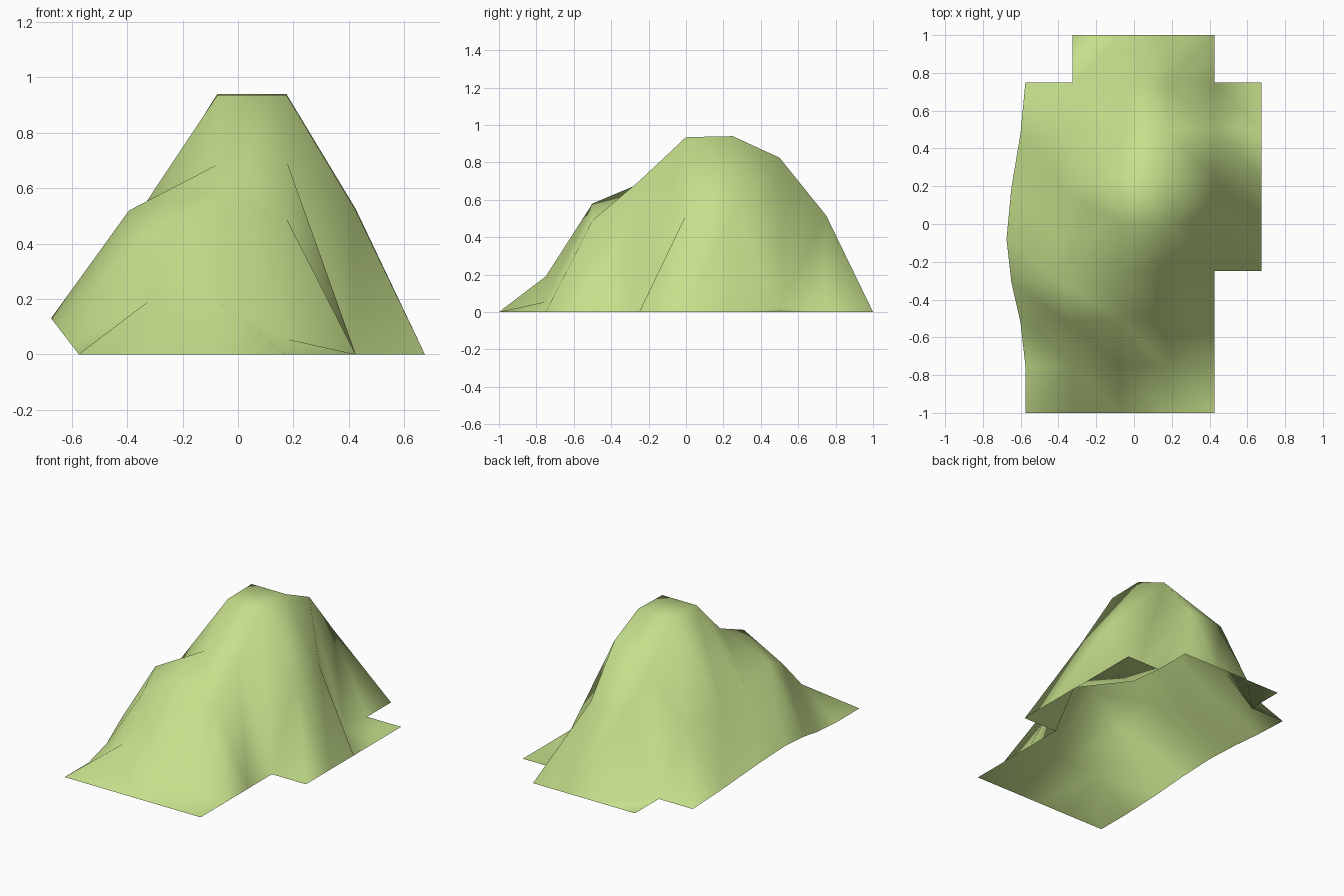
import bpy
import bmesh
import math
from mathutils import Vector

default_cube = bpy.data.objects.get("Cube")
if default_cube:
    bpy.data.objects.remove(default_cube, do_unlink=True)

CELL = 0.25
COLUMNS = 6
ROWS = 9
ORIGIN = Vector((-0.575, -1, 0))

# Inner heights, one list per row from front to back, left to right in x
INNER_HEIGHTS = [
    [0.19, 0.19, 0.055, 0],
    [0.39, 0.58, 0.49, 0],
    [0.43, 0.685, 0.70, 0],
    [0.30, 0.935, 0.935, 0.52],
    [0.34, 0.94, 0.94, 0.525],
    [0.34, 0.70, 0.825, 0.025],
    [0, 0.49, 0.515, 0],
]


def base_height(column, row):
    """Height of a grid point; the rim lies on the ground."""
    if 0 < column < COLUMNS - 1 and 0 < row < ROWS - 1:
        return INNER_HEIGHTS[row - 1][column - 1]
    return 0


def side_pull(column, row):
    """Soft pull that bulges the middle of the -x side outward and up."""
    if column > 1:
        return Vector((0, 0, 0))
    distance = math.hypot((row - 4) * CELL, column * CELL / 2)
    t = max(0, 1 - distance / 0.75)
    return Vector((-0.1, -0.08, 0.13)) * (t * t * (3 - 2 * t))


def in_outline(column, row):
    """Cells kept in the stepped outline of the hill."""
    if column == COLUMNS - 2:
        return 3 <= row < ROWS - 2
    return column > 0 or row < ROWS - 2


def build_hill(name, material):
    bm = bmesh.new()
    points = {}

    def point(column, row):
        key = (column, row)
        if key not in points:
            flat = Vector((column * CELL, row * CELL, base_height(column, row)))
            points[key] = bm.verts.new(ORIGIN + flat + side_pull(column, row))
        return points[key]

    for column in range(COLUMNS - 1):
        for row in range(ROWS - 1):
            if not in_outline(column, row):
                continue
            a, b = point(column, row), point(column + 1, row)
            c, d = point(column + 1, row + 1), point(column, row + 1)
            # The back strip and the front corner are split the other way
            if row == ROWS - 2 or row == column == 0:
                triangles = [(a, b, c), (a, c, d)]
            else:
                triangles = [(a, b, d), (b, c, d)]
            for triangle in triangles:
                bm.faces.new(triangle).smooth = True

    mesh = bpy.data.meshes.new(name)
    bm.to_mesh(mesh)
    bm.free()
    mesh.materials.append(material)
    hill = bpy.data.objects.new(name, mesh)
    bpy.context.collection.objects.link(hill)
    return hill


# Grass colour
grass = bpy.data.materials.new("grass_green")
grass.use_nodes = True
colour = (0.56, 0.74, 0.26, 1)
grass.diffuse_color = colour
grass.node_tree.nodes["Principled BSDF"].inputs["Base Color"].default_value = colour

build_hill("grassy_hill", grass)
